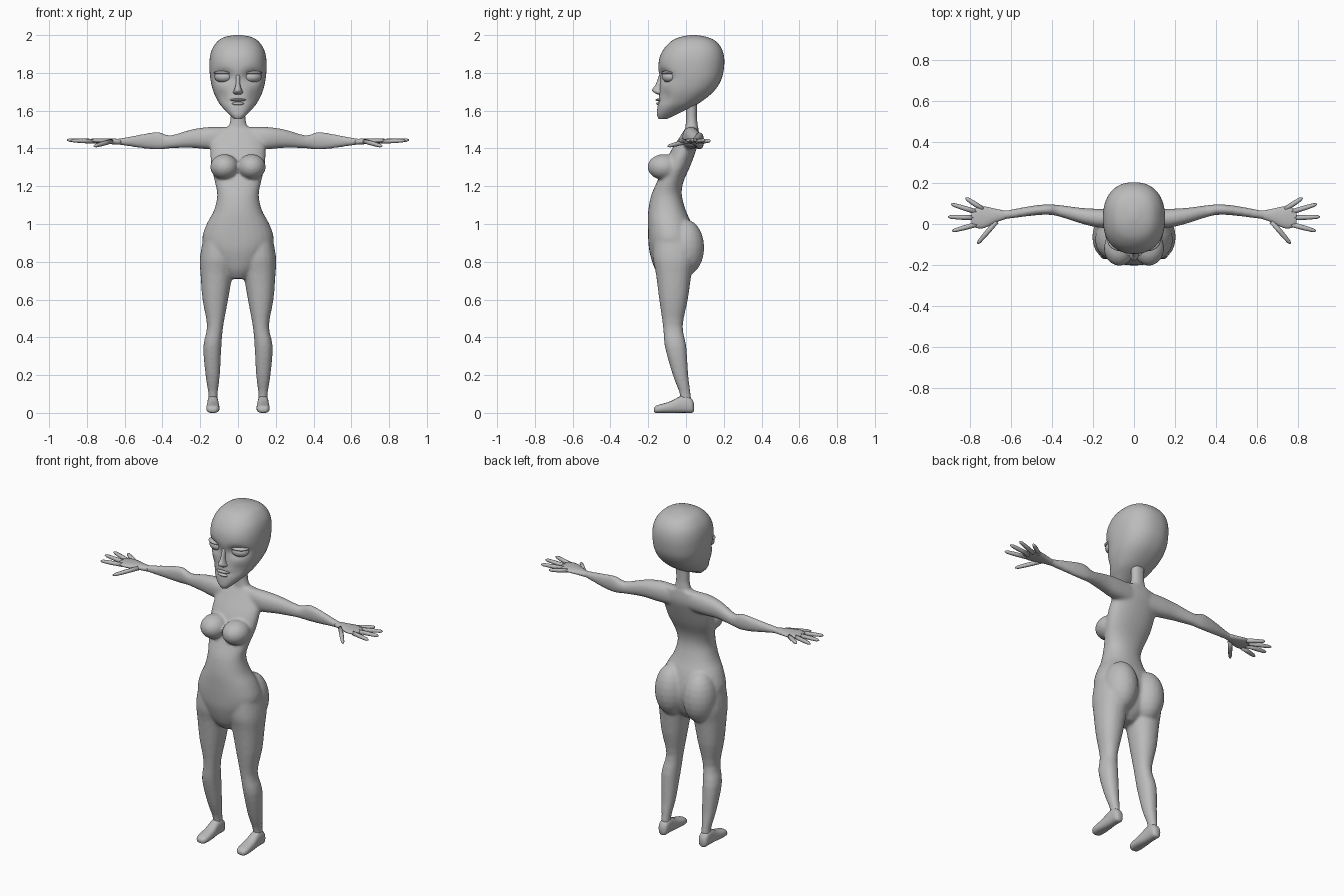
import bpy, bmesh, math
from mathutils import Vector, Matrix

skin = bpy.data.materials.new("plain_grey")
skin.diffuse_color = (0.5, 0.5, 0.5, 1)


def spow(v, e):
    return math.copysign(abs(v) ** e, v)


def resample(rows, steps):
    """Catmull-Rom interpolation of the section table."""
    out = []
    for i in range(len(rows) - 1):
        q = [Vector(rows[max(0, min(len(rows) - 1, i + k))]) for k in (-1, 0, 1, 2)]
        for s in range(steps):
            t = s / steps
            out.append(q[1] + 0.5 * t * (q[2] - q[0]
                       + t * (2 * q[0] - 5 * q[1] + 4 * q[2] - q[3]
                       + t * (3 * (q[1] - q[2]) + q[3] - q[0]))))
    return out + [Vector(rows[-1])]


def skin_rings(bm, rings):
    rings = [[bm.verts.new(p) for p in r] for r in rings]
    n = len(rings[0])
    for r, s in zip(rings, rings[1:]):
        for i in range(n):
            bm.faces.new((r[i], r[(i + 1) % n], s[(i + 1) % n], s[i]))
    bm.faces.new(rings[0][::-1])
    bm.faces.new(rings[-1])


def loft(bm, rows, axis, sx=1, n=20, steps=3, p=2.2):
    """rows: (t, a0, a1, b0, b1) = place along axis and extents of the section."""
    rings = []
    for row in resample([Vector(r) for r in rows], steps):
        t, a0, a1, b0, b1 = row
        ring = []
        for i in range(n):
            w = 2 * math.pi * i / n
            a = (a0 + a1) / 2 + (a1 - a0) / 2 * spow(math.cos(w), 2 / p)
            b = (b0 + b1) / 2 + (b1 - b0) / 2 * spow(math.sin(w), 2 / p)
            x, y, z = {'x': (t, a, b), 'y': (a, t, b), 'z': (a, b, t)}[axis]
            ring.append((sx * x, y, z))
        rings.append(ring)
    skin_rings(bm, rings)


def ball(bm, c, r, sx=1, turn=0):
    m = (Matrix.Translation((sx * c[0], c[1], c[2])) @ Matrix.Rotation(sx * turn, 4, 'Z')
         @ Matrix.Diagonal((*r, 1)))
    bmesh.ops.create_uvsphere(bm, u_segments=20, v_segments=12, radius=1, matrix=m)


def finger(bm, a, b, r, sx):
    a, b = Vector((sx * a[0], *a[1:])), Vector((sx * b[0], *b[1:]))
    d = (b - a).normalized()
    u = d.cross(Vector((0, 0, 1))).normalized()
    v = u.cross(d)
    rings = []
    for t, k in ((0, 1), (.45, .95), (.55, .95), (.9, .75), (1, .3)):
        rings.append([a.lerp(b, t) + (u * math.cos(w) + v * math.sin(w)) * r * k
                      for w in (math.pi * i / 4 for i in range(8))])
    skin_rings(bm, rings)


def finish(bm, name):
    bmesh.ops.recalc_face_normals(bm, faces=bm.faces)
    for f in bm.faces:
        f.smooth = True
    me = bpy.data.meshes.new(name)
    bm.to_mesh(me)
    bm.free()
    me.materials.append(skin)
    ob = bpy.data.objects.new(name, me)
    bpy.context.collection.objects.link(ob)
    return ob


# torso with neck, breasts, buttocks, legs and arms fused into one skin
bm = bmesh.new()
torso = [(.71, .05, -.13, -.03), (.76, .10, -.165, .02), (.85, .165, -.193, .05),
         (.92, .19, -.2, .05), (1.0, .166, -.202, .03), (1.07, .128, -.2, 0),
         (1.15, .11, -.185, -.022), (1.22, .122, -.155, -.015), (1.3, .141, -.12, .02),
         (1.38, .146, -.085, .05), (1.45, .14, -.04, .07), (1.512, .10, -.0, .065)]
loft(bm, [(z, -h, h, f, b) for z, h, f, b in torso], 'z', n=28)
loft(bm, [(1.46, -.07, .07, -.01, .065), (1.53, -.046, .046, -.002, .062),
          (1.57, -.04, .04, 0, .058), (1.67, -.042, .042, 0, .06)], 'z')
leg = [(.92, .03, .185, -.17, .04), (.82, .012, .202, -.175, .05), (.74, .028, .199, -.16, .03),
       (.6, .052, .188, -.142, .01), (.46, .078, .164, -.122, -.017), (.35, .088, .184, -.112, .002),
       (.2, .096, .172, -.07, .012), (.1, .108, .157, -.033, .025), (.04, .108, .157, -.033, .03)]
arm = [(.04, -.01, .065, 1.40, 1.512), (.15, -.02, .073, 1.395, 1.514), (.25, 0, .078, 1.403, 1.5),
       (.36, .035, .092, 1.4, 1.469), (.42, .045, .096, 1.393, 1.488), (.5, .04, .088, 1.4, 1.477),
       (.62, .024, .067, 1.418, 1.454), (.66, .022, .066, 1.42, 1.452)]
for s in (1, -1):
    loft(bm, leg, 'z', s)
    loft(bm, arm, 'x', s)
    ball(bm, (.092, -.005, .875), (.095, .102, .15), s)
    ball(bm, (.072, -.118, 1.302), (.075, .086, .068), s)
body = finish(bm, "body")
mod = body.modifiers.new("fuse", 'REMESH')
mod.mode = 'VOXEL'
mod.voxel_size = .008
mod.use_smooth_shade = True
mod = body.modifiers.new("soften", 'SMOOTH')
mod.factor = .5
mod.iterations = 8

# head, with eye sockets and mouth pressed into the face
bm = bmesh.new()
head = [(1.556, .02, -.145, -.10), (1.575, .042, -.153, -.06), (1.6, .067, -.153, -.01),
        (1.64, .1, -.148, .07), (1.7, .13, -.14, .145), (1.76, .145, -.138, .185),
        (1.82, .151, -.146, .2), (1.88, .149, -.14, .202), (1.93, .135, -.115, .188),
        (1.97, .105, -.075, .155), (1.99, .07, -.03, .11), (2.0, .02, .02, .06)]
loft(bm, [(z, -h, h, f, b) for z, h, f, b in head], 'z', n=64, steps=5, p=2.3)
# (x, z, x spread, z spread, push)
dents = [(.078, 1.782, .045, .032, .03), (0, 1.648, .05, .006, .008), (.085, 1.67, .03, .04, .012)]
for v in bm.verts:
    if v.co.y < 0:
        for x, z, sx, sz, amt in dents:
            v.co.y += amt * math.exp(-((abs(v.co.x) - x) / sx) ** 2 - ((v.co.z - z) / sz) ** 2)
finish(bm, "head")

# nose, lips, closed eyes with lids
bm = bmesh.new()
loft(bm, [(1.685, -.014, .014, -.15, -.12), (1.695, -.027, .027, -.168, -.11),
          (1.71, -.021, .021, -.18, -.11), (1.74, -.012, .012, -.16, -.11),
          (1.79, -.012, .012, -.142, -.11)], 'z', n=12, p=2)
ball(bm, (0, -.137, 1.657), (.042, .024, .008))
ball(bm, (0, -.134, 1.637), (.036, .024, .010))
finish(bm, "nose_and_lips")
bm = bmesh.new()
for s in (1, -1):
    ball(bm, (.078, -.09, 1.779), (.048, .036, .031), s, math.radians(22))
    ball(bm, (.079, -.094, 1.8), (.052, .036, .011), s, math.radians(22))
finish(bm, "eyes")

# hands: palm and five digits (base, tip)
bm = bmesh.new()
palm = [(.62, .026, .064, 1.42, 1.45), (.67, .008, .073, 1.422, 1.453),
        (.73, -.02, .086, 1.428, 1.453), (.77, -.018, .078, 1.432, 1.452), (.79, .0, .06, 1.436, 1.45)]
digits = [((.735, .072), (.82, .127), 1.44), ((.765, .058), (.89, .097), 1.444),
          ((.77, .03), (.905, .035), 1.445), ((.765, -.002), (.885, -.034), 1.442),
          ((.67, .012), (.762, -.096), 1.412)]
for s in (1, -1):
    loft(bm, palm, 'x', s, n=14)
    for a, b, z in digits:
        finger(bm, (*a, 1.438), (*b, z), .0125, s)
finish(bm, "hands")

# feet
bm = bmesh.new()
foot = [(.042, .118, .147, .008, .05), (.03, .106, .16, 0, .075), (-.0, .104, .162, 0, .092),
        (-.035, .103, .163, 0, .086), (-.08, .099, .166, 0, .062), (-.13, .098, .168, 0, .047),
        (-.158, .104, .163, 0, .038), (-.17, .118, .15, .006, .026)]
for s in (1, -1):
    loft(bm, foot, 'y', s, n=16, p=2.6)
finish(bm, "feet")
